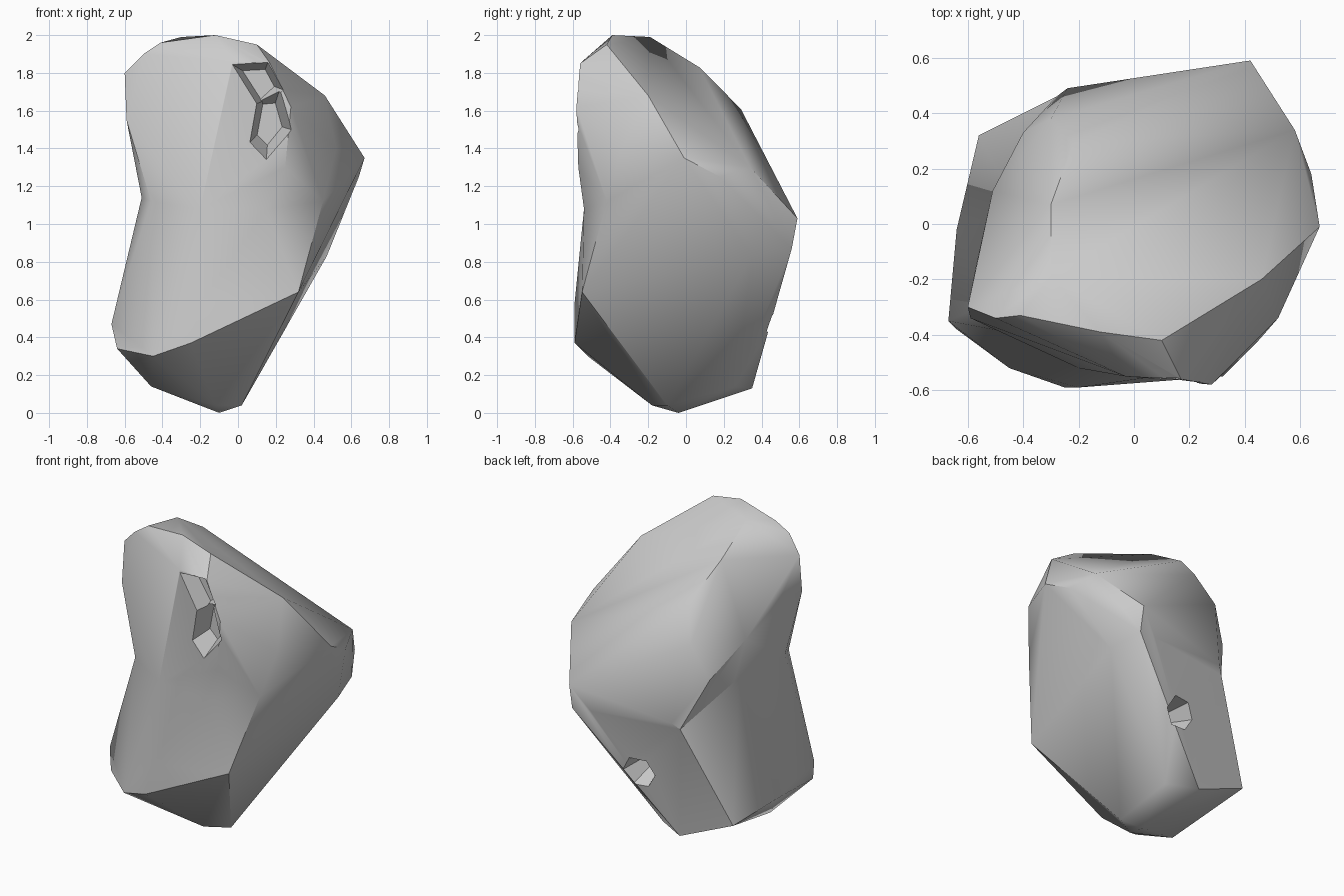
import bpy, bmesh, math
from mathutils import Vector

if "Cube" in bpy.data.objects:
    bpy.data.objects.remove(bpy.data.objects["Cube"])


def hull(name, pts):
    """Convex stone chunk spanned by a few corner points."""
    bm = bmesh.new()
    for p in pts:
        bm.verts.new(p)
    res = bmesh.ops.convex_hull(bm, input=bm.verts)
    junk = {g for g in res["geom_interior"] + res["geom_unused"]
            if isinstance(g, bmesh.types.BMVert)}
    bmesh.ops.delete(bm, geom=list(junk), context='VERTS')
    bmesh.ops.recalc_face_normals(bm, faces=bm.faces)
    me = bpy.data.meshes.new(name)
    bm.to_mesh(me)
    bm.free()
    ob = bpy.data.objects.new(name, me)
    bpy.context.collection.objects.link(ob)
    return ob


def boolean(ob, tool, op):
    m = ob.modifiers.new(op.lower(), 'BOOLEAN')
    m.operation, m.object, m.solver = op, tool, 'EXACT'
    bpy.context.view_layer.objects.active = ob
    bpy.ops.object.modifier_apply(modifier=m.name)
    bpy.data.objects.remove(tool)


def pit(name, rim, direction, depth):
    """Tapered pocket: rim polygon sunk along a direction."""
    d = Vector(direction).normalized()
    rim = [Vector(p) for p in rim]
    c = sum(rim, Vector()) / len(rim)
    return hull(name, [c + (p - c) * 1.2 - d * 0.08 for p in rim]
                + [c + (p - c) * 0.6 + d * depth for p in rim])


# waist: corners shared by both halves
waist = [(-0.28, 0.46, 0.88), (-0.40, 0.08, 1.18), (-0.51, -0.28, 1.14),
         (-0.46, -0.39, 1.12), (-0.2, -0.52, 1.08), (0.15, -0.54, 1.08),
         (0.45, -0.42, 1.12), (0.67, -0.01, 1.35), (0.64, 0.18, 1.25),
         (0.42, 0.59, 1.03), (0.42, 0.56, 0.87)]

upper = [(-0.60, -0.30, 1.80), (-0.59, -0.34, 1.55), (-0.57, -0.15, 1.57),
         (-0.50, -0.34, 1.90), (-0.03, -0.55, 1.86), (0.17, -0.56, 1.85),
         (0.28, -0.58, 1.62), (0.25, -0.57, 1.30), (-0.41, -0.33, 1.96),
         (-0.12, -0.39, 2.0), (-0.30, -0.19, 1.99), (0.10, -0.42, 1.95),
         (0.46, -0.20, 1.68), (0.52, -0.34, 1.40), (0.58, 0.34, 1.30),
         (-0.30, 0.07, 1.83), (-0.22, 0.29, 1.61), (-0.30, 0.38, 1.40),
         (-0.53, -0.05, 1.50), (-0.51, 0.12, 1.39), (-0.40, 0.33, 1.18),
         (-0.24, 0.49, 0.92)]

lower = [(-0.67, -0.35, 0.47), (-0.64, -0.38, 0.34), (-0.45, -0.52, 0.30),
         (-0.25, -0.59, 0.37), (-0.2, -0.59, 0.58), (0.32, -0.55, 0.64),
         (-0.64, -0.02, 0.35), (-0.56, 0.32, 0.28), (-0.20, 0.35, 0.13),
         (0.47, 0.35, 0.83), (-0.02, 0.26, 0.14), (0.02, -0.10, 0.04),
         (-0.10, -0.04, 0.0), (-0.12, -0.18, 0.04), (-0.46, -0.20, 0.14)]

rock = hull("boulder", waist + upper)
boolean(rock, hull("lower_chunk", waist + lower), 'UNION')

# chipped pockets: tall one on the front, round one low on the back
front = (0, 1, 0)
y = -0.55
boolean(rock, pit("front_chip_top", [(-0.04, y, 1.85), (0.16, y, 1.86),
        (0.24, y, 1.71), (0.12, y, 1.60)], front, 0.10), 'DIFFERENCE')
boolean(rock, pit("front_chip_low", [(0.11, y, 1.70), (0.22, y, 1.71),
        (0.28, y, 1.50), (0.15, y, 1.34), (0.06, y, 1.43)], front, 0.12), 'DIFFERENCE')
boolean(rock, pit("back_chip", [(0.02 + 0.1 * math.cos(i * math.tau / 6), 0.42,
        0.52 + 0.1 * math.sin(i * math.tau / 6)) for i in range(6)],
        (0, -1, 0.2), 0.14), 'DIFFERENCE')

bpy.ops.object.select_all(action='DESELECT')
rock.select_set(True)
bpy.context.view_layer.objects.active = rock
bpy.ops.object.shade_smooth_by_angle(angle=math.radians(38))
